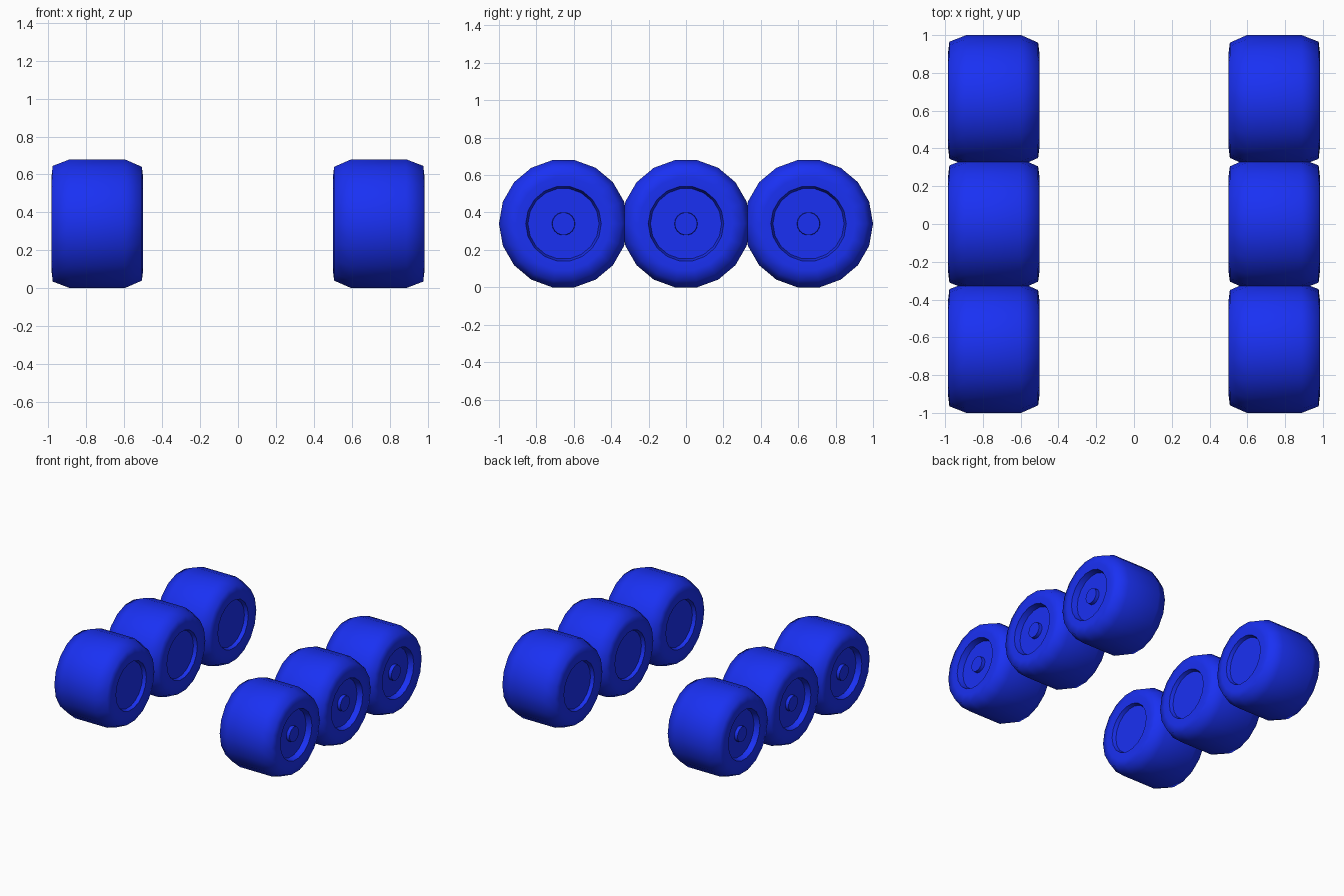
import bpy, bmesh
from math import radians, sin, cos, pi

if "Cube" in bpy.data.objects:
    bpy.data.objects.remove(bpy.data.objects["Cube"])

SIDES = 18
CENTRE_X, CENTRE_Z = 0.7425, 0.34

# Half profile of one wheel: (distance along axle, radius), inner side to outer side
PROFILE = [
    (-0.212, 0.0), (-0.212, 0.185),                    # inner recess floor
    (-0.240, 0.195), (-0.242, 0.25), (-0.235, 0.305),  # inner sidewall
    (-0.145, 0.345), (0.145, 0.345),                   # tread
    (0.235, 0.310), (0.242, 0.25), (0.240, 0.202),     # outer sidewall
    (0.195, 0.190), (0.195, 0.062),                    # rim dish
    (0.222, 0.060), (0.222, 0.0),                      # hub
]

mat = bpy.data.materials.new("blue")
mat.diffuse_color = (0.01, 0.03, 0.9, 1)
mat.use_nodes = True
mat.node_tree.nodes["Principled BSDF"].inputs["Base Color"].default_value = mat.diffuse_color


def make_wheel(name, side, y):
    """Lathe the profile around the x axle."""
    bm = bmesh.new()
    rings = []
    for a, r in PROFILE:
        n = SIDES if r > 0 else 1
        rings.append([bm.verts.new((side * a, r * cos(2 * pi * i / SIDES),
                                    r * sin(2 * pi * i / SIDES))) for i in range(n)])
    for p, q in zip(rings, rings[1:]):
        for i in range(SIDES):
            j = (i + 1) % SIDES
            if len(p) == 1:
                bm.faces.new((p[0], q[i], q[j]))
            elif len(q) == 1:
                bm.faces.new((p[i], p[j], q[0]))
            else:
                bm.faces.new((p[i], p[j], q[j], q[i]))
    bmesh.ops.recalc_face_normals(bm, faces=bm.faces)
    mesh = bpy.data.meshes.new(name)
    bm.to_mesh(mesh)
    bm.free()
    mesh.materials.append(mat)
    ob = bpy.data.objects.new(name, mesh)
    ob.location = (side * CENTRE_X, y, CENTRE_Z)
    bpy.context.collection.objects.link(ob)
    bpy.ops.object.select_all(action='DESELECT')
    ob.select_set(True)
    bpy.context.view_layer.objects.active = ob
    bpy.ops.object.shade_smooth_by_angle(angle=radians(66))


# Three wheels on each side
for label, side in (("left", -1), ("right", 1)):
    for place, y in (("front", -0.655), ("middle", 0.0), ("rear", 0.655)):
        make_wheel(f"{place}_{label}_wheel", side, y)
